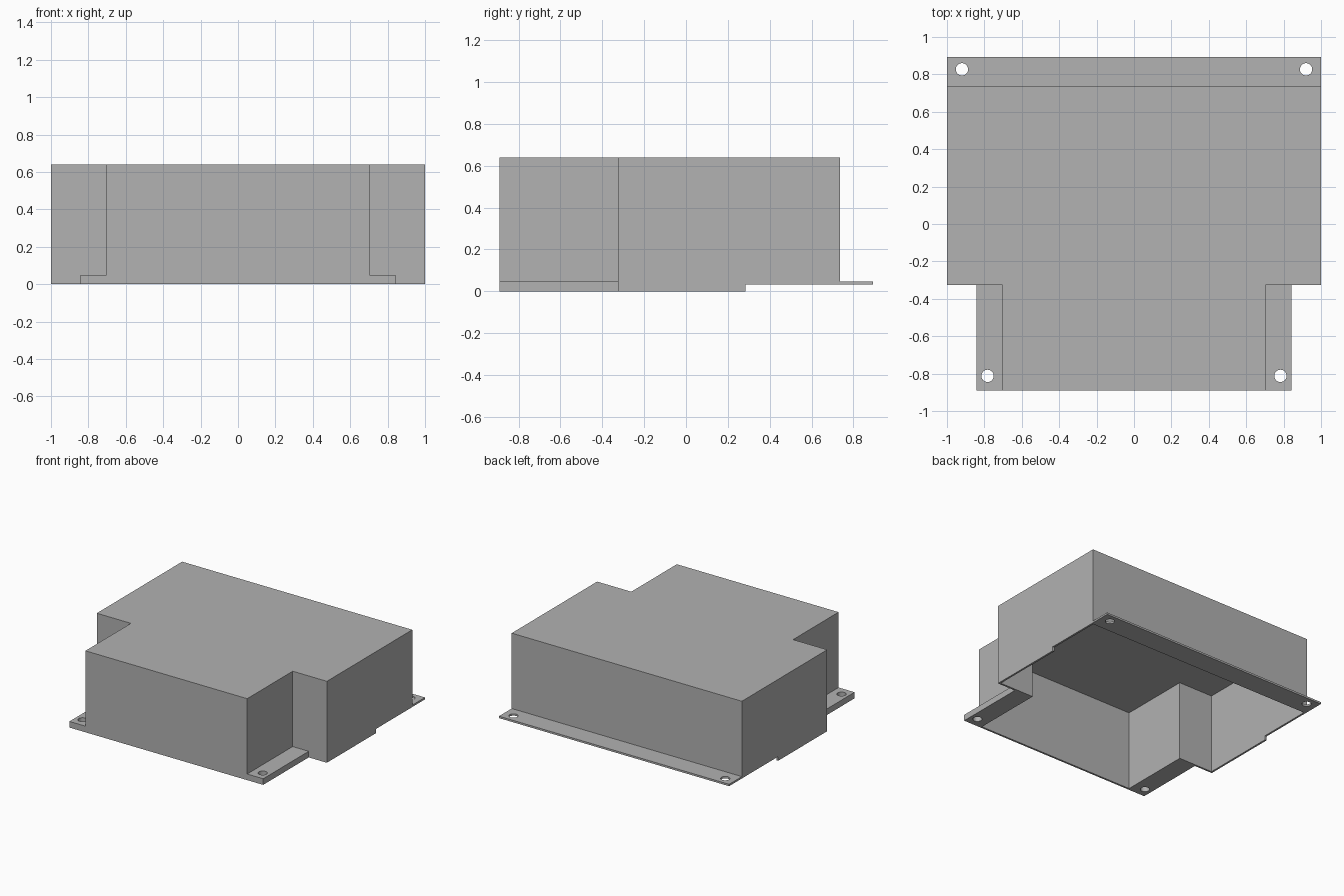
import bpy, bmesh

cube = bpy.data.objects.get("Cube")
if cube:
    bpy.data.objects.remove(cube)

SHEET = 0.015      # sheet thickness
LIFT = 0.033       # raised underside at the back
HEIGHT = 0.64
BACK, SHOULDER, FRONT, END = 0.735, -0.325, -0.89, 0.893
NOSE, TAB = 0.703, 0.842

grey = bpy.data.materials.new("plain grey")
grey.use_nodes = True
colour = (0.445, 0.445, 0.445, 1)
grey.diffuse_color = colour
grey.node_tree.nodes["Principled BSDF"].inputs["Base Color"].default_value = colour


def finish(name, bm):
    bmesh.ops.recalc_face_normals(bm, faces=bm.faces)
    mesh = bpy.data.meshes.new(name)
    bm.to_mesh(mesh)
    bm.free()
    mesh.materials.append(grey)
    obj = bpy.data.objects.new(name, mesh)
    bpy.context.collection.objects.link(obj)
    return obj


def prism(name, outline, z0, z1):
    bm = bmesh.new()
    face = bm.faces.new([bm.verts.new((x, y, z0)) for x, y in outline])
    top = bmesh.ops.extrude_face_region(bm, geom=[face])["geom"]
    for v in top:
        if isinstance(v, bmesh.types.BMVert):
            v.co.z = z1
    return finish(name, bm)


def box(name, x0, x1, y0, y1, z0, z1):
    return prism(name, [(x0, y0), (x1, y0), (x1, y1), (x0, y1)], z0, z1)


def drill(name, x, y):
    bm = bmesh.new()
    bmesh.ops.create_cone(bm, cap_ends=True, segments=32, radius1=0.033, radius2=0.033, depth=1)
    bmesh.ops.translate(bm, verts=bm.verts, vec=(x, y, 0))
    return finish(name, bm)


def cut(obj, cutter):
    cutter.hide_render = True
    mod = obj.modifiers.new("cut", "BOOLEAN")
    mod.operation = "DIFFERENCE"
    mod.solver = "EXACT"
    mod.object = cutter
    bpy.context.view_layer.objects.active = obj
    bpy.ops.object.modifier_apply(modifier=mod.name)
    bpy.data.objects.remove(cutter)


def plan(t):
    # T-shaped plan of the cover, inset by t
    half = [(NOSE - t, FRONT + t), (NOSE - t, SHOULDER + t), (1 - t, SHOULDER + t), (1 - t, BACK - t)]
    return half + [(-x, y) for x, y in reversed(half)]


# Hollow cover, open underneath, with a shallow step along the back of the rim
cover = prism("cover", plan(0), 0, HEIGHT)
cut(cover, prism("hollow", plan(SHEET), -0.1, HEIGHT - SHEET))
cut(cover, box("rim_step", -1.1, 1.1, 0.285, 1, -0.2, LIFT))

# Thin mounting flange along the back
flange = box("back_flange", -1, 1, BACK, END, LIFT, LIFT + SHEET)
for side in (-1, 1):
    cut(flange, drill("drill", side * 0.92, 0.827))

# Thicker mounting tabs in the front notches
for side, label in ((1, "left"), (-1, "right")):
    x0, x1 = sorted((side * NOSE, side * TAB))
    tab = box(label + "_front_tab", x0, x1, FRONT, SHOULDER, 0, LIFT + SHEET)
    cut(tab, drill("drill", side * 0.783, -0.812))
